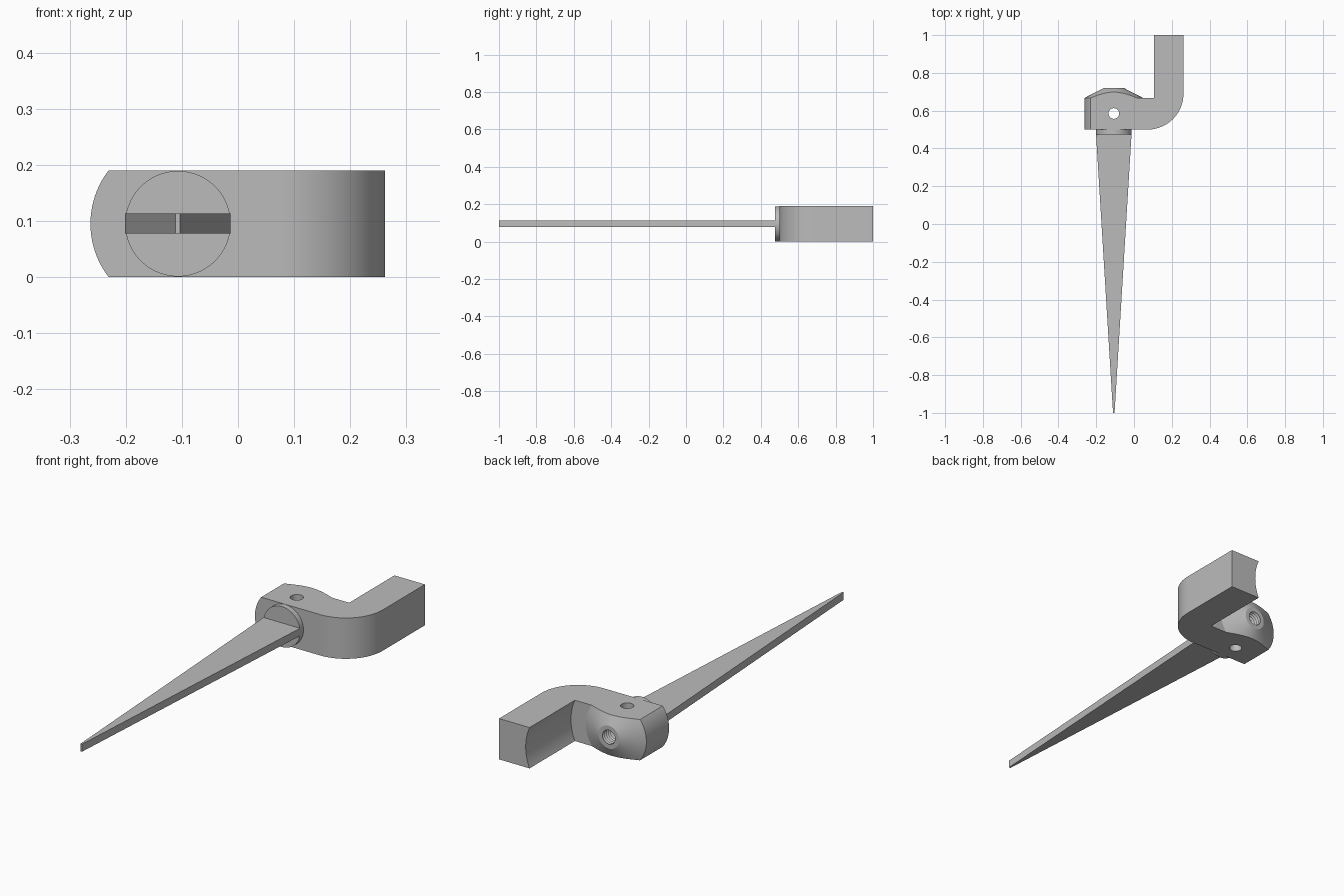
import bpy, bmesh, math
from mathutils import Vector

if "Cube" in bpy.data.objects:
    bpy.data.objects.remove(bpy.data.objects["Cube"], do_unlink=True)

HX, HZ = -0.107, 0.095      # hub axis, running along y
HEIGHT = 0.19
FRONT, FLOOR, CROWN = 0.5, 0.667, 0.72

grey = bpy.data.materials.new("plain grey")
grey.use_nodes = True
colour = (0.5, 0.5, 0.5, 1)
grey.diffuse_color = colour
grey.node_tree.nodes["Principled BSDF"].inputs["Base Color"].default_value = colour


def make(name, bm):
    bmesh.ops.recalc_face_normals(bm, faces=bm.faces)
    mesh = bpy.data.meshes.new(name)
    bm.to_mesh(mesh)
    bm.free()
    mesh.materials.append(grey)
    ob = bpy.data.objects.new(name, mesh)
    bpy.context.collection.objects.link(ob)
    return ob


def lathe(name, profile, sides=96):
    """Closed solid turned about the hub axis from (radius, y) pairs."""
    bm = bmesh.new()
    rings = []
    for r, y in profile:
        rings.append([bm.verts.new((HX + r * math.cos(a), y, HZ + r * math.sin(a)))
                      for a in (math.tau * i / sides for i in range(sides))])
    for a, b in zip(rings, rings[1:]):
        for i in range(sides):
            j = (i + 1) % sides
            bm.faces.new((a[i], a[j], b[j], b[i]))
    bm.faces.new(rings[0])
    bm.faces.new(rings[-1])
    return make(name, bm)


def extrude(name, outline, z0, z1):
    """Flat xy outline raised from z0 to z1."""
    bm = bmesh.new()
    face = bm.faces.new([bm.verts.new((x, y, z0)) for x, y in outline])
    top = bmesh.ops.extrude_face_region(bm, geom=[face])["geom"]
    bmesh.ops.translate(bm, vec=Vector((0, 0, z1 - z0)),
                        verts=[v for v in top if isinstance(v, bmesh.types.BMVert)])
    return make(name, bm)


def combine(ob, other, operation):
    mod = ob.modifiers.new(operation.lower(), "BOOLEAN")
    mod.operation, mod.solver, mod.object = operation, "EXACT", other
    bpy.context.view_layer.objects.active = ob
    bpy.ops.object.modifier_apply(modifier=mod.name)
    bpy.data.objects.remove(other, do_unlink=True)


# Bent arm with a rounded outer corner and a scooped inner face
bend = 0.19
outer = 0.262
corner = [(outer - bend + bend * math.sin(a), FRONT + bend - bend * math.cos(a))
          for a in (math.pi / 2 * i / 24 for i in range(25))]
arm = extrude("arm", [(HX, FRONT)] + corner +
              [(outer, 1), (0.105, 1), (0.105, FLOOR), (HX, FLOOR)], 0, HEIGHT)
combine(arm, lathe("arm_scoop", [(0.232, FLOOR), (0.232, 1.1)], 160), "DIFFERENCE")

# Round hub with a conical back, trimmed flat above and below
bracket = lathe("bracket", [(0.156, FRONT), (0.156, FLOOR), (0.053, CROWN)])
slab = extrude("slab", [(-0.5, 0.3), (0.5, 0.3), (0.5, 0.9), (-0.5, 0.9)], 0, HEIGHT)
combine(bracket, slab, "INTERSECT")
combine(bracket, arm, "UNION")

# Threaded hole in the back of the hub
pitch = 0.014
thread = [(0.031 if i % 2 else 0.039, 0.56 + i * pitch / 2) for i in range(25)]
combine(bracket, lathe("thread_cutter", thread, 48), "DIFFERENCE")

# Upright pin hole through the hub
bpy.ops.mesh.primitive_cylinder_add(vertices=48, radius=0.028, depth=0.5,
                                    location=(HX, 0.585, HZ))
combine(bracket, bpy.context.object, "DIFFERENCE")

# Round boss on the front and the long tapering blade
boss = lathe("boss", [(0.094, 0.475), (0.094, 0.51)])
blade = extrude("blade", [(HX - 0.004, -1), (HX + 0.004, -1),
                          (HX + 0.094, 0.476), (HX - 0.094, 0.476)], 0.078, 0.113)

# Smooth the round surfaces, keep the edges crisp
bpy.ops.object.select_all(action="DESELECT")
for ob in (bracket, boss, blade):
    ob.select_set(True)
bpy.context.view_layer.objects.active = bracket
bpy.ops.object.shade_smooth_by_angle(angle=math.radians(20))
